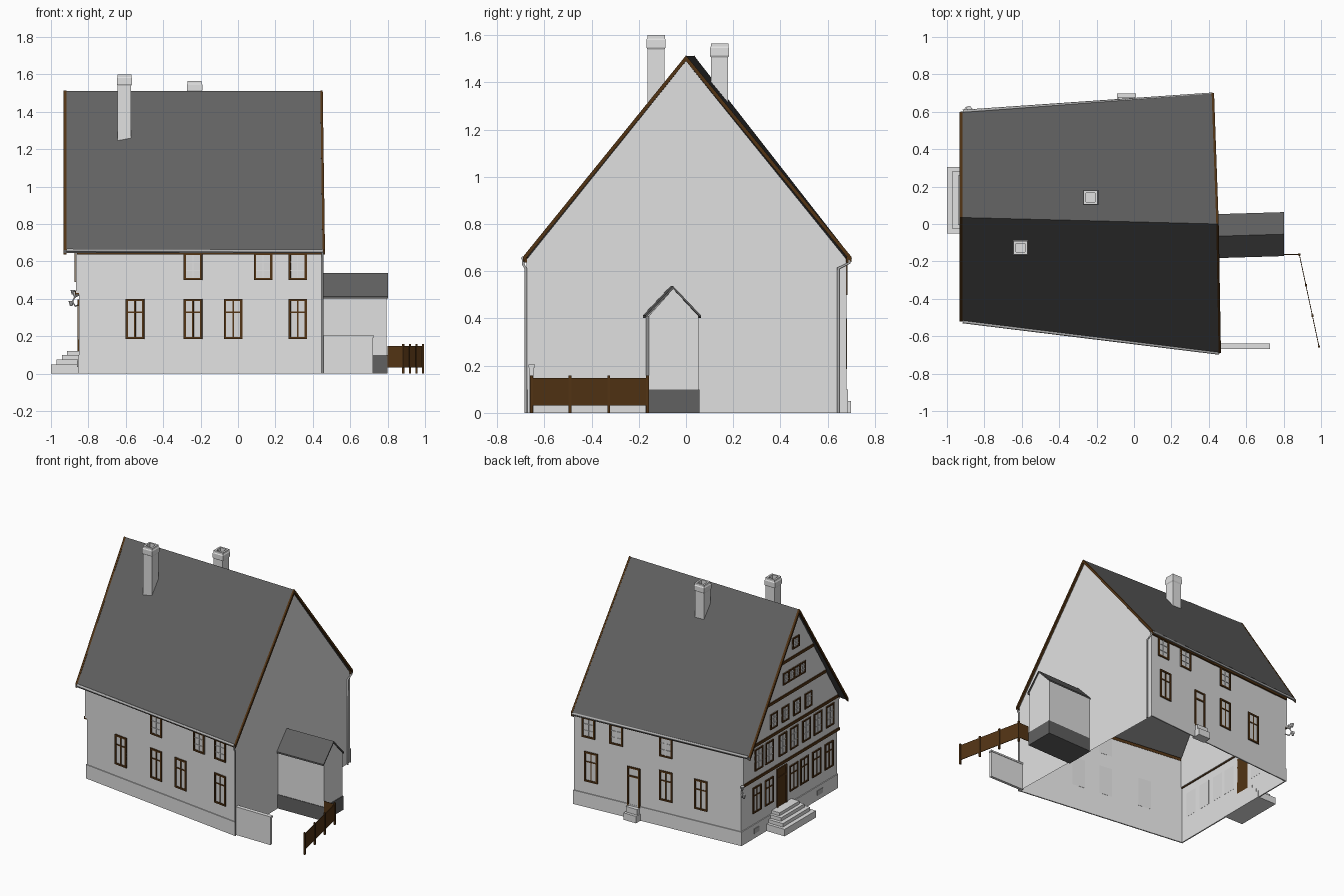
import bpy, bmesh, math
from mathutils import Vector

if "Cube" in bpy.data.objects:
    bpy.data.objects.remove(bpy.data.objects["Cube"])

def material(name, rgb):
    m = bpy.data.materials.new(name)
    m.diffuse_color = (*rgb, 1)
    m.use_nodes = True
    m.node_tree.nodes["Principled BSDF"].inputs["Base Color"].default_value = m.diffuse_color
    return m

PLASTER = material("plaster", (0.75, 0.75, 0.75))
PANE = material("window pane", (0.70, 0.70, 0.70))
SLATE = material("slate", (0.12, 0.12, 0.12))
WOOD = material("brown wood", (0.085, 0.034, 0.007))
METAL = material("gutter metal", (0.45, 0.45, 0.45))

class Part:
    """One object gathered from skinned loops and boxes."""
    def __init__(self, name):
        self.name, self.bm, self.mats = name, bmesh.new(), []

    def slot(self, mat):
        if mat not in self.mats:
            self.mats.append(mat)
        return self.mats.index(mat)

    def skin(self, loops, mat, caps=True):
        i = self.slot(mat)
        rings = [[self.bm.verts.new(p) for p in lp] for lp in loops]
        n = len(rings[0])
        faces = [self.bm.faces.new((a[k], a[(k + 1) % n], b[(k + 1) % n], b[k]))
                 for a, b in zip(rings, rings[1:]) for k in range(n)]
        if caps:
            faces += [self.bm.faces.new(rings[0]), self.bm.faces.new(rings[-1])]
        for f in faces:
            f.material_index = i

    def box(self, x0, x1, y0, y1, z0, z1, mat):
        self.skin([[(x0, y0, z), (x1, y0, z), (x1, y1, z), (x0, y1, z)] for z in (z0, z1)], mat)

    def plate(self, wall, a0, a1, o0, o1, z0, z1, mat):
        # box in wall space: a along the wall, o outwards
        self.skin([[wall(a, o, z) for a, o in ((a0, o0), (a1, o0), (a1, o1), (a0, o1))]
                   for z in (z0, z1)], mat)

    def done(self):
        bmesh.ops.recalc_face_normals(self.bm, faces=self.bm.faces)
        me = bpy.data.meshes.new(self.name)
        self.bm.to_mesh(me)
        self.bm.free()
        for m in self.mats:
            me.materials.append(m)
        ob = bpy.data.objects.new(self.name, me)
        bpy.context.collection.objects.link(ob)
        return ob

def wall_space(p0, p1):
    p0, p1 = Vector(p0), Vector(p1)
    d = (p1 - p0).normalized()
    n = Vector((d.y, -d.x))
    def f(a, o, z):
        p = p0 + d * a + n * o
        return (p.x, p.y, z)
    f.length, f.p0, f.d = (p1 - p0).length, p0, d
    f.at_x = lambda x: (x - p0.x) / d.x
    return f

def tube(name, pts, r, mat):
    cu = bpy.data.curves.new(name, 'CURVE')
    cu.dimensions, cu.bevel_depth, cu.bevel_resolution, cu.use_fill_caps = '3D', r, 1, True
    sp = cu.splines.new('POLY')
    sp.points.add(len(pts) - 1)
    for q, p in zip(sp.points, pts):
        q.co = (*p, 1)
    cu.materials.append(mat)
    ob = bpy.data.objects.new(name, cu)
    bpy.context.collection.objects.link(ob)

# Footprint corners of the skewed house
FL, FR, BR, BL = (-0.85, -0.505), (0.45, -0.675), (0.415, 0.68), (-0.85, 0.585)
front, back = wall_space(FL, FR), wall_space(BR, BL)
def left(x):
    return wall_space((x, BL[1]), (x, FL[1]))

# House walls: open shell, two long walls and two gables
p = Part("house_walls")
left_loop = [(*FL, 0), (*FL, 0.65), (-0.85, 0.035, 1.49), (*BL, 0.65), (*BL, 0)]
right_loop = [(*FR, 0), (*FR, 0.65), (0.437, 0.0, 1.49), (*BR, 0.65), (*BR, 0)]
for a, b in ((0, 1), (3, 4)):
    vs = [p.bm.verts.new(v) for v in (left_loop[a], right_loop[a], right_loop[b], left_loop[b])]
    p.bm.faces.new(vs)
for lp in (left_loop, right_loop):
    p.bm.faces.new([p.bm.verts.new(v) for v in lp])
bmesh.ops.remove_doubles(p.bm, verts=p.bm.verts, dist=0.0005)
p.slot(PLASTER)
p.done()

# Plinth on the three street sides
p = Part("plinth")
for w in (front, back, left(-0.85)):
    p.plate(w, -0.005, w.length + 0.003, -0.003, 0.006, 0, 0.1, PLASTER)
p.done()

# Roof slab and verge boards
ENDS = [((-0.93, -0.52), (-0.93, 0.035), (-0.93, 0.60)),
        ((0.462, -0.69), (0.45, 0.0), (0.425, 0.70))]
def roof_loop(end, dx, up, down):
    zs = (0.66, 1.512, 0.66)
    top = [(x + dx, y, z + up) for (x, y), z in zip(end, zs)]
    return top + [(x, y, z - up - down) for x, y, z in reversed(top)]
p = Part("roof")
p.skin([roof_loop(e, 0, 0, 0.016) for e in ENDS], SLATE)
p.done()
p = Part("verge_boards")
for end, xs in zip(ENDS, ((-0.003, 0.012), (-0.01, 0.003))):
    p.skin([roof_loop(end, dx, 0.002, 0.022) for dx in xs], WOOD)
p.done()

# Left gable: each storey juts a little further, with a beam below it
def span(z):
    t = max(0, (z - 0.65) / 0.85)
    return FL[1] + t * 0.535, BL[1] - t * 0.545
p, beams = Part("gable_storeys"), Part("gable_beams")
levels = [0.43, 0.68, 0.92, 1.17, 1.485]
STEPS = (-0.866, -0.877, -0.888, -0.897)
for x, z0, z1 in zip(STEPS, levels, levels[1:]):
    zs = [z0, 0.65, z1] if z0 < 0.65 else [z0, z1]
    outline = [(span(z)[0], z) for z in zs] + [(span(z)[1], z) for z in reversed(zs)]
    p.skin([[(xx, y, z) for y, z in outline] for xx in (x, -0.84)], PLASTER)
    a, b = span(z0 + 0.02)
    beams.box(x - 0.006, -0.845, a, b, z0 - 0.008, z0 + 0.012, WOOD)
p.done()
beams.done()

# Eave boards
p = Part("eave_boards")
for w in (front, back):
    p.plate(w, -0.01, w.length + 0.005, -0.002, 0.012, 0.638, 0.66, WOOD)
p.done()

# Windows and doors
def window(p, w, a, z0, z1, width=0.1, lattice=False, bar=0.012, panel=PANE):
    h = width / 2
    p.plate(w, a - h, a + h, -0.001, 0.002, z0, z1, panel)
    for s in (-1, 1):
        p.plate(w, a + s * h - (bar if s > 0 else 0), a + s * h + (0 if s > 0 else bar),
                0, 0.008, z0, z1, WOOD)
    for zb in (z0, z1 - bar):
        p.plate(w, a - h, a + h, 0, 0.008, zb, zb + bar, WOOD)
    thin, m = (0.004, PLASTER) if lattice else (0.008, WOOD)
    p.plate(w, a - thin / 2, a + thin / 2, 0, 0.006, z0 + bar, z1 - bar, m)
    for t in ((0.35, 0.67) if lattice else (0.67,)):
        zc = z0 + t * (z1 - z0)
        p.plate(w, a - h + bar, a + h - bar, 0, 0.006, zc - thin / 2, zc + thin / 2, m)

def door(p, w, a, z0, z1, width, panel):
    h = width / 2
    p.plate(w, a - h, a + h, 0, 0.004, z0, z1, panel)
    for s in (-1, 1):
        p.plate(w, a + s * h - 0.006, a + s * h + 0.006, 0, 0.009, z0, z1, WOOD)
    for zc in (z1, z1 - 0.06):
        p.plate(w, a - h - 0.006, a + h + 0.006, 0, 0.009, zc - 0.006, zc + 0.006, WOOD)

for name, w, ground, upper in (
        ("front_windows", front, (-0.55, -0.24, -0.025, 0.32), (-0.24, 0.135, 0.32)),
        ("back_windows", back, (0.285, -0.28, -0.545), (0.305, 0.095, -0.28))):
    p = Part(name)
    for x in ground:
        window(p, w, w.at_x(x), 0.185, 0.40)
    for x in upper:
        window(p, w, w.at_x(x), 0.50, 0.645, lattice=True)
    p.done()

p = Part("gable_windows")
rows = ((-0.85, 0.18, 0.365, 0.095, (0.41, 0.27, -0.01, -0.13, -0.27, -0.41), False),
        (STEPS[0], 0.49, 0.645, 0.09, (0.41, 0.29, 0.14, 0.01, -0.13, -0.26, -0.40), True),
        (STEPS[1], 0.73, 0.84, 0.08, (0.255, 0.125, -0.005, -0.135), True),
        (STEPS[2], 1.005, 1.09, 0.066, (0.134, 0.071, 0.008, -0.055), True),
        (STEPS[3], 1.23, 1.31, 0.075, (0.035,), True))
for x, z0, z1, width, ys, lattice in rows:
    w = left(x)
    for y in ys:
        window(p, w, BL[1] - y, z0, z1, width, lattice, bar=0.01)
for y in (0.42, -0.3):  # cellar vents
    p.plate(left(-0.856), BL[1] - y - 0.03, BL[1] - y + 0.03, 0, 0.004, 0.035, 0.07, METAL)
p.done()

p = Part("back_door")
door(p, back, back.at_x(-0.038), 0.09, 0.365, 0.085, PANE)
p.done()
p = Part("main_door")
door(p, left(-0.85), BL[1] - 0.13, 0.12, 0.39, 0.1, WOOD)
p.done()

# Entrance steps
p = Part("main_steps")
for x, m, z0, z1 in ((-1.0, 0, 0, 0.05), (-0.97, 0.022, 0.05, 0.075),
                     (-0.94, 0.045, 0.075, 0.1), (-0.915, 0.065, 0.1, 0.122)):
    p.box(x, -0.845, -0.05 + m, 0.305 - m, z0, z1, PLASTER)
p.done()
p = Part("back_steps")
p.box(-0.09, 0.01, 0.63, 0.698, 0, 0.05, PLASTER)
p.box(-0.085, 0.005, 0.63, 0.678, 0.05, 0.09, PLASTER)
p.done()

# Chimneys with collar and hollow top
for name, cx, cy, top in (("front_chimney", -0.607, -0.127, 1.6), ("back_chimney", -0.232, 0.142, 1.565)):
    p = Part(name)
    prof = ((0.036, 1.18), (0.036, top - 0.06), (0.041, top - 0.052), (0.041, top - 0.02),
            (0.037, top - 0.014), (0.037, top), (0.024, top), (0.024, top - 0.05))
    p.skin([[(cx + sx * h, cy + sy * h, z) for sx, sy in ((-1, -1), (1, -1), (1, 1), (-1, 1))]
            for h, z in prof], PLASTER)
    p.done()

# Side annex: plinth, walls, pitched roof, slightly turned
def annex(x, pts):
    return [(x, y + (x - 0.62) * 0.03, z) for y, z in pts]
p = Part("annex_walls")
p.skin([annex(x, ((-0.163, 0.1), (0.048, 0.1), (0.048, 0.41), (-0.06, 0.525), (-0.163, 0.41)))
        for x in (0.425, 0.795)], PLASTER)
p.done()
p = Part("annex_plinth")
p.skin([annex(x, ((-0.167, 0), (0.052, 0), (0.052, 0.1), (-0.167, 0.1))) for x in (0.425, 0.8)], SLATE)
p.done()
p = Part("annex_roof")
p.skin([annex(x, ((-0.177, 0.413), (-0.06, 0.537), (0.058, 0.413), (0.058, 0.402),
                  (-0.06, 0.525), (-0.177, 0.402))) for x in (0.43, 0.802)], SLATE)
p.done()

# Low garden wall with coping
p = Part("garden_wall")
p.box(0.44, 0.722, -0.664, -0.644, 0, 0.193, PLASTER)
p.box(0.44, 0.727, -0.668, -0.64, 0.193, 0.205, PLASTER)
p.done()

# Fence: panels between posts
p = Part("fence")
posts = [(0.884 + 0.035 * i, -0.163 - 0.164 * i) for i in range(4)]
for a, b in zip([(0.80, -0.163)] + posts, posts):
    w = wall_space(a, b)
    p.plate(w, 0, w.length, -0.002, 0.002, 0.032, 0.147, WOOD)
for x, y in posts:
    p.box(x - 0.006, x + 0.006, y - 0.006, y + 0.006, 0, 0.158, WOOD)
p.done()

# Gutters and downpipes
tube("front_gutter", [(-0.915, -0.522, 0.66), (0.455, -0.690, 0.655)], 0.009, METAL)
tube("back_gutter", [(-0.915, 0.602, 0.66), (0.42, 0.694, 0.655)], 0.009, METAL)
tube("front_downpipe", [(0.452, -0.69, 0.65), (0.452, -0.69, 0.63), (0.452, -0.678, 0.61),
                        (0.452, -0.678, 0)], 0.006, METAL)
tube("back_downpipe", [(0.422, 0.692, 0.65), (0.422, 0.692, 0.635), (0.424, 0.645, 0.612),
                       (0.424, 0.645, 0)], 0.006, METAL)

# Corner lamp: bracket with small lanterns
tube("lamp_bracket", [(-0.85, 0.585, 0.37), (-0.87, 0.602, 0.36), (-0.885, 0.612, 0.385),
                      (-0.872, 0.606, 0.41), (-0.852, 0.59, 0.42)], 0.004, PLASTER)
for i, (x, y, z) in enumerate(((-0.872, 0.606, 0.425), (-0.892, 0.614, 0.375), (-0.882, 0.618, 0.435))):
    bpy.ops.mesh.primitive_cone_add(vertices=8, radius1=0.007, radius2=0.014, depth=0.026, location=(x, y, z))
    ob = bpy.context.object
    ob.name = f"lantern_{i + 1}"
    ob.data.materials.append(PLASTER)
